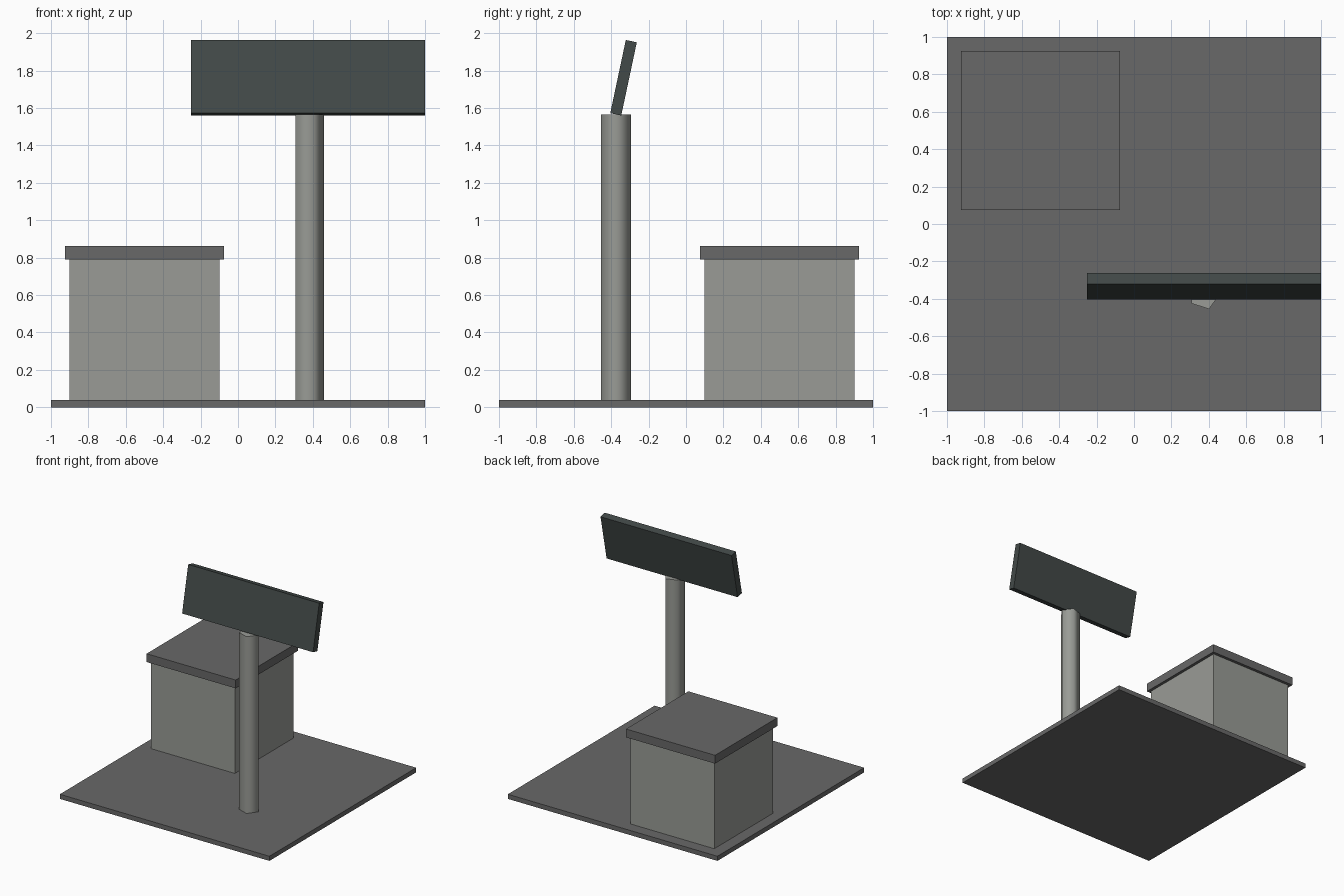
import bpy
from math import radians

cube = bpy.data.objects.get("Cube")
if cube:
    bpy.data.objects.remove(cube, do_unlink=True)


def material(name, colour):
    mat = bpy.data.materials.new(name)
    mat.use_nodes = True
    mat.diffuse_color = (*colour, 1)
    mat.node_tree.nodes["Principled BSDF"].inputs["Base Color"].default_value = (*colour, 1)
    return mat


def finish(name, mat):
    obj = bpy.context.object
    obj.name = name
    obj.data.name = name
    obj.data.materials.append(mat)
    return obj


def box(name, centre, size, mat, tilt=0):
    bpy.ops.mesh.primitive_cube_add(size=1, location=centre, rotation=(tilt, 0, 0))
    bpy.context.object.scale = size
    return finish(name, mat)


dark_grey = material("dark grey", (0.14, 0.14, 0.14))
light_grey = material("light grey", (0.32, 0.33, 0.305))
slate = material("dark slate", (0.055, 0.067, 0.065))

# Ground slab
box("ground_slab", (0, 0, 0.02), (2, 2, 0.04), dark_grey)

# Hut with an overhanging flat roof
box("hut_walls", (-0.5, 0.5, 0.415), (0.8, 0.8, 0.75), light_grey)
box("hut_roof", (-0.5, 0.5, 0.826), (0.85, 0.85, 0.072), dark_grey)

# Five-sided, smooth-shaded pole with one corner towards +x
bpy.ops.mesh.primitive_cylinder_add(
    vertices=5, radius=0.084, depth=1.525,
    location=(0.375, -0.375, 0.8025), rotation=(0, 0, radians(-90)))
finish("sign_pole", light_grey)
bpy.ops.object.shade_smooth_by_angle(angle=radians(80))

# Sign panel leaning back on top of the pole
box("sign_panel", (0.375, -0.334, 1.762), (1.25, 0.06, 0.4), slate, radians(-12))
